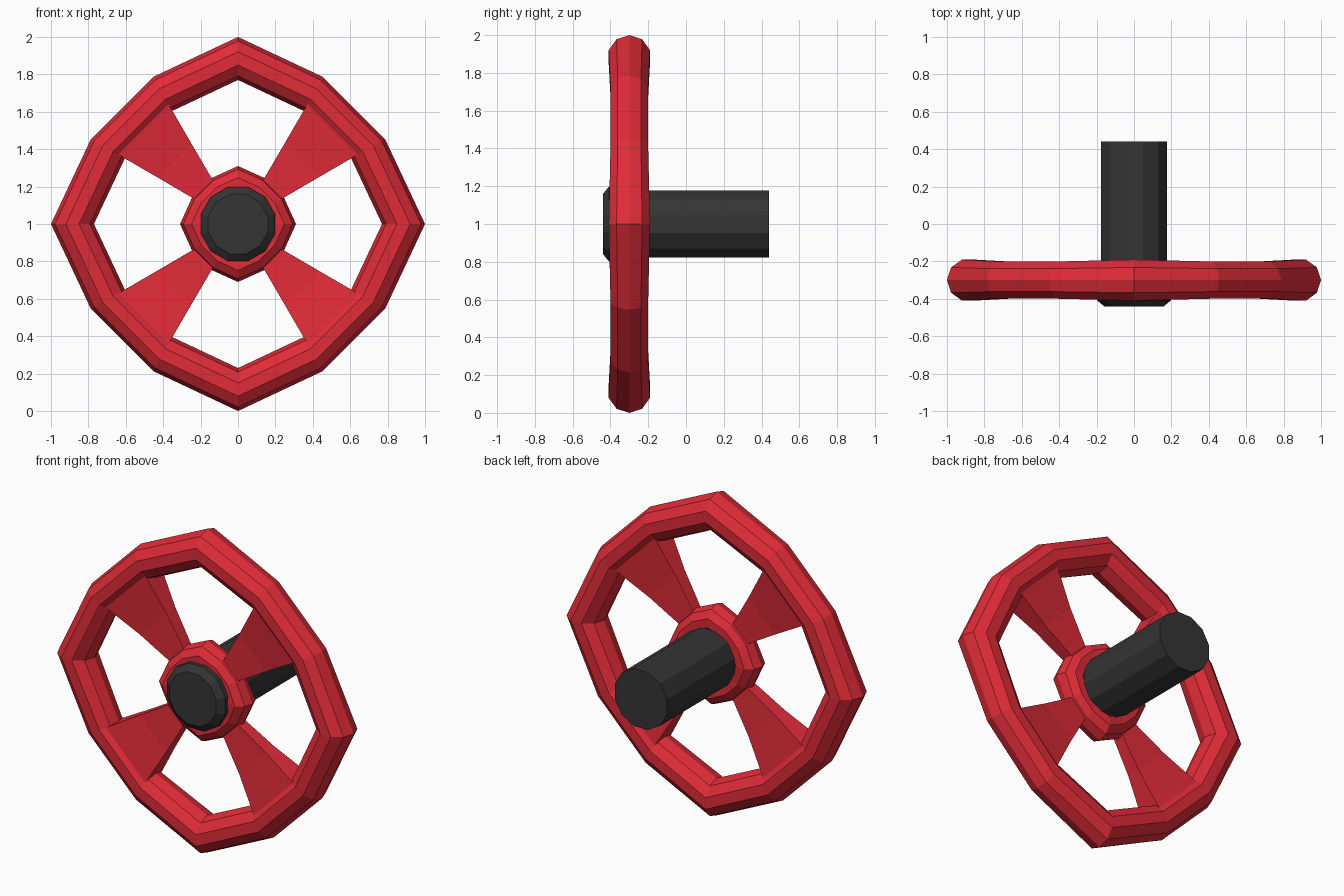
import bpy, bmesh, math
from mathutils import Vector

if "Cube" in bpy.data.objects:
    bpy.data.objects.remove(bpy.data.objects["Cube"])

CENTRE_Z = 1.0
WHEEL_Y = -0.30


def material(name, rgb):
    m = bpy.data.materials.new(name)
    m.diffuse_color = (*rgb, 1)
    m.use_nodes = True
    m.node_tree.nodes["Principled BSDF"].inputs["Base Color"].default_value = m.diffuse_color
    return m


RED = material("red_paint", (0.75, 0.025, 0.04))
DARK = material("dark_metal", (0.035, 0.035, 0.035))


def skin(name, rings, mat, closed=False):
    """Bridge equal-sized rings of points; cap the ends unless closed."""
    bm = bmesh.new()
    loops = [[bm.verts.new(p) for p in ring] for ring in rings]
    n = len(loops[0])
    pairs = list(zip(loops, loops[1:]))
    if closed:
        pairs.append((loops[-1], loops[0]))
    else:
        bm.faces.new(loops[0])
        bm.faces.new(loops[-1])
    for a, b in pairs:
        for i in range(n):
            j = (i + 1) % n
            bm.faces.new((a[i], a[j], b[j], b[i]))
    bmesh.ops.recalc_face_normals(bm, faces=bm.faces)
    mesh = bpy.data.meshes.new(name)
    bm.to_mesh(mesh)
    bm.free()
    mesh.materials.append(mat)
    obj = bpy.data.objects.new(name, mesh)
    bpy.context.collection.objects.link(obj)
    return obj


def ring_tube(name, major, minor, squeeze):
    """Twelve-sided ring of ten-sided tube, pulled out at the four quarter points."""
    rings = []
    for i in range(12):
        a = math.tau * i / 12
        s = 1.0 if i % 3 == 0 else squeeze
        ring = []
        for k in range(10):
            t = math.tau * k / 10
            r = s * (major + minor * math.cos(t))
            ring.append((r * math.cos(a), WHEEL_Y + s * minor * math.sin(t),
                         CENTRE_Z + r * math.sin(a)))
        rings.append(ring)
    return skin(name, rings, RED, closed=True)


def turned(name, profile):
    """Twelve-sided round part along y from (radius, y) pairs."""
    rings = []
    for r, y in profile:
        angles = [math.tau * (i + 0.5) / 12 for i in range(12)]
        rings.append([(r * math.cos(a), y, CENTRE_Z + r * math.sin(a)) for a in angles])
    return skin(name, rings, DARK)


# Outer rim and hub collar
ring_tube("rim", 0.885, 0.115, 0.908)
ring_tube("hub", 0.22, 0.09, 0.915)

# Four spokes: (radius, half width, half depth), flaring towards the rim
SPOKE = [(0.22, 0.06, 0.035), (0.48, 0.128, 0.045), (0.80, 0.213, 0.088)]
for q in range(4):
    a = math.radians(45 + 90 * q)
    out = Vector((math.cos(a), 0, math.sin(a)))
    side = Vector((-math.sin(a), 0, math.cos(a)))
    base = Vector((0, WHEEL_Y, CENTRE_Z))
    rings = []
    for r, w, d in SPOKE:
        # keep the outer corners buried inside the rim tube
        rings.append([base + out * r + side * (w * u) + Vector((0, d * v, 0))
                      for u, v in ((-1, -1), (1, -1), (1, 1), (-1, 1))])
    skin(f"spoke_{q + 1}", rings, RED)

# Axle shaft and bevelled front cap
turned("shaft", [(0.184, -0.34), (0.184, 0.44)])
turned("cap", [(0.205, -0.30), (0.205, -0.408), (0.165, -0.44)])
